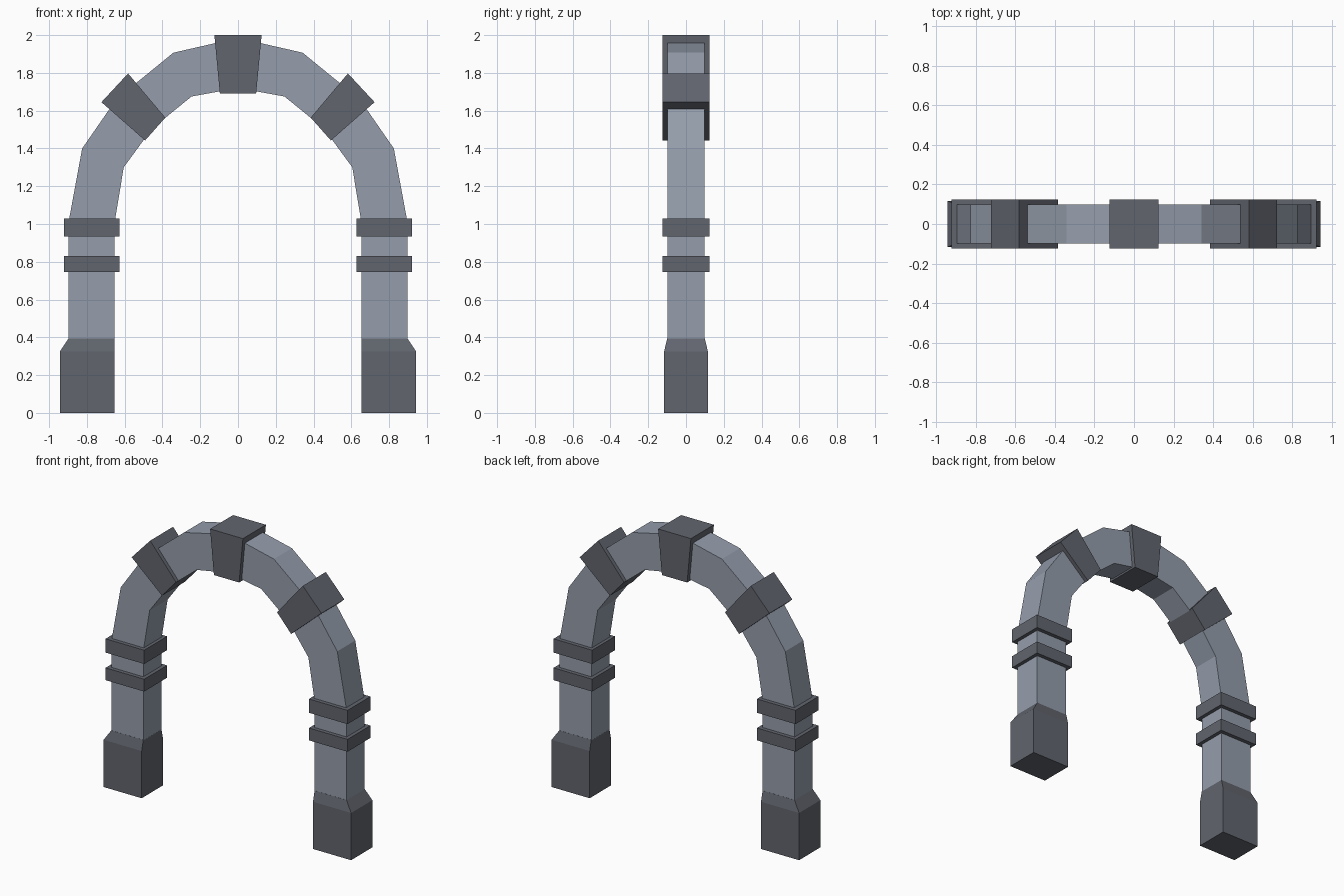
import bpy, bmesh

if "Cube" in bpy.data.objects:
    bpy.data.objects.remove(bpy.data.objects["Cube"])


def loft(name, sections, color, mirror=False):
    """Skin rectangular sections: (outer x, outer z, inner x, inner z, half depth)."""
    bm = bmesh.new()
    rings = []
    for ox, oz, ix, iz, d in sections:
        rings.append([bm.verts.new(p) for p in
                      ((ox, -d, oz), (ox, d, oz), (ix, d, iz), (ix, -d, iz))])
    for a, b in zip(rings, rings[1:]):
        for i in range(4):
            j = (i + 1) % 4
            bm.faces.new((a[i], a[j], b[j], b[i]))
    bm.faces.new(rings[0])
    bm.faces.new(rings[-1])
    bmesh.ops.recalc_face_normals(bm, faces=bm.faces)
    mesh = bpy.data.meshes.new(name)
    bm.to_mesh(mesh)
    bm.free()
    mesh.materials.append(color)
    ob = bpy.data.objects.new(name, mesh)
    bpy.context.collection.objects.link(ob)
    if mirror:
        ob.modifiers.new("mirror", 'MIRROR').use_clip = False
    return ob


def material(name, rgb):
    m = bpy.data.materials.new(name)
    m.diffuse_color = (*rgb, 1)
    m.use_nodes = True
    m.node_tree.nodes["Principled BSDF"].inputs["Base Color"].default_value = m.diffuse_color
    return m


light = material("light_stone", (0.30, 0.34, 0.41))
dark = material("dark_stone", (0.12, 0.13, 0.155))

# Columns and arch: one continuous band, right half then mirrored left half
half = [(0.897, 0.39, 0.653, 0.39), (0.897, 1.01, 0.653, 1.01),
        (0.825, 1.40, 0.605, 1.30), (0.645, 1.66, 0.455, 1.505),
        (0.342, 1.907, 0.246, 1.675)]
left = [(-a, b, -c, d) for a, b, c, d in reversed(half)]
path = half + [(0, 1.985, 0, 1.72)] + left
loft("arch_band", [(*p, 0.098) for p in path], light)

# Feet, flush on the inside and chamfered at the top
loft("column_foot", [(0.943, 0, 0.653, 0, 0.116),
                     (0.943, 0.325, 0.653, 0.325, 0.116),
                     (0.897, 0.395, 0.653, 0.395, 0.099)], dark, True)

# Two collars around each column
for name, z0, z1 in (("lower_collar", 0.745, 0.83), ("upper_collar", 0.935, 1.03)):
    loft(name, [(0.922, z, 0.628, z, 0.125) for z in (z0, z1)], dark, True)

# Wedge blocks on the haunches of the arch
loft("haunch_block", [(0.723, 1.645, 0.492, 1.442, 0.125),
                      (0.582, 1.797, 0.385, 1.563, 0.125)], dark, True)

# Keystone at the crown
loft("keystone", [(0.125, 2.0, 0.096, 1.69, 0.125),
                  (-0.125, 2.0, -0.096, 1.69, 0.125)], dark)
